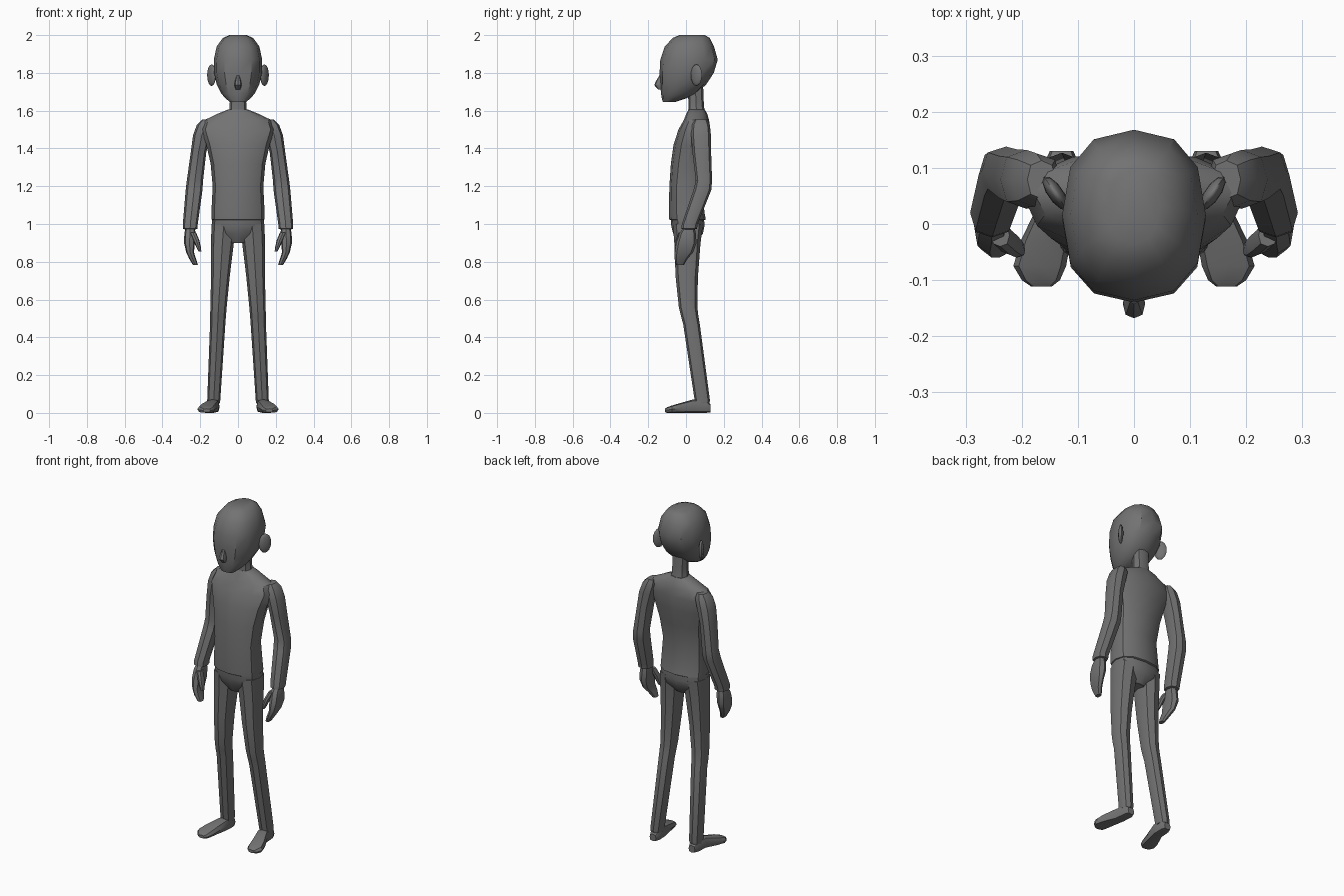
import bpy, bmesh, math
from mathutils import Matrix, Vector

GREY = bpy.data.materials.new("dark grey")
GREY.diffuse_color = (0.17, 0.17, 0.17, 1)


def finish(name, bm, mirror, angle):
    bmesh.ops.recalc_face_normals(bm, faces=bm.faces)
    mesh = bpy.data.meshes.new(name)
    bm.to_mesh(mesh)
    bm.free()
    mesh.materials.append(GREY)
    ob = bpy.data.objects.new(name, mesh)
    bpy.context.collection.objects.link(ob)
    bpy.ops.object.select_all(action='DESELECT')
    ob.select_set(True)
    bpy.context.view_layer.objects.active = ob
    bpy.ops.object.shade_smooth_by_angle(angle=math.radians(angle))
    if mirror:
        ob.modifiers.new("mirror", 'MIRROR').use_mirror_merge = False
    return ob


def loft(name, rings, n=8, power=2.5, mirror=False, along='z', angle=35):
    """Skin rounded sections; each ring is (position, x min, x max, other min, other max)."""
    bm = bmesh.new()
    loops = []
    for p, x0, x1, v0, v1 in rings:
        loop = []
        for i in range(n):
            a = 2 * math.pi * i / n
            c, s = round(math.cos(a), 6), round(math.sin(a), 6)
            x = (x0 + x1) / 2 + (x1 - x0) / 2 * math.copysign(abs(c) ** (2 / power), c)
            v = (v0 + v1) / 2 + (v1 - v0) / 2 * math.copysign(abs(s) ** (2 / power), s)
            loop.append(bm.verts.new((x, v, p) if along == 'z' else (x, p, v)))
        loops.append(loop)
    for a, b in zip(loops, loops[1:]):
        for i in range(n):
            j = (i + 1) % n
            bm.faces.new((a[i], a[j], b[j], b[i]))
    bm.faces.new(loops[0])
    bm.faces.new(loops[-1])
    return finish(name, bm, mirror, angle)


# Head, from chin to crown
loft("head", [
    (1.645, -.042, .042, -.122, -.06),
    (1.665, -.066, .066, -.128, .00),
    (1.69, -.088, .088, -.132, .055),
    (1.74, -.113, .113, -.137, .108),
    (1.80, -.127, .127, -.14, .147),
    (1.87, -.128, .128, -.136, .168),
    (1.94, -.113, .113, -.112, .148),
    (1.985, -.08, .08, -.07, .125),
    (2.0, -.045, .045, -.035, .10)], n=12, power=2.4)

# Nose
loft("nose", [
    (1.712, -.012, .012, -.148, -.115),
    (1.735, -.02, .02, -.168, -.115),
    (1.755, -.016, .016, -.16, -.115),
    (1.785, -.009, .009, -.142, -.115)], n=8)

# Ears, flattened and turned outward
bm = bmesh.new()
bmesh.ops.create_uvsphere(bm, u_segments=10, v_segments=8, radius=1, matrix=(
    Matrix.Translation(Vector((.14, .055, 1.788)))
    @ Matrix.Rotation(math.radians(-35), 4, 'Z')
    @ Matrix.Diagonal((.014, .036, .057, 1))))
finish("ear", bm, True, 40)

# Neck
loft("neck", [
    (1.55, -.065, .065, .01, .11),
    (1.61, -.045, .045, .012, .097),
    (1.66, -.043, .043, .012, .093),
    (1.76, -.045, .045, .005, .09)])

# Torso with hem and sloping shoulders
loft("torso", [
    (1.02, -.132, .132, -.082, .097),
    (1.025, -.141, .141, -.09, .105),
    (1.06, -.141, .141, -.091, .098),
    (1.20, -.134, .134, -.088, .085),
    (1.32, -.145, .145, -.08, .106),
    (1.42, -.168, .168, -.066, .123),
    (1.50, -.195, .195, -.04, .129),
    (1.55, -.178, .178, -.012, .122),
    (1.585, -.105, .105, .002, .112),
    (1.605, -.055, .055, .012, .10)], n=12, power=2.4)

# Arms, sleeve down to the cuff
loft("arm", [
    (1.552, .14, .19, .045, .113),
    (1.525, .13, .218, .03, .126),
    (1.47, .145, .238, .027, .132),
    (1.38, .168, .25, .034, .133),
    (1.23, .185, .271, .052, .138),
    (1.18, .188, .277, .04, .134),
    (1.00, .213, .292, -.022, .062),
    (.975, .215, .291, -.024, .058),
    (.972, .224, .282, -.014, .048)], mirror=True)

# Hands: palm with curled fingers, and a thumb
loft("hand", [
    (.985, .23, .277, -.01, .045),
    (.95, .224, .284, -.035, .052),
    (.90, .228, .286, -.052, .056),
    (.85, .233, .274, -.06, .038),
    (.815, .222, .258, -.06, .008),
    (.782, .212, .238, -.052, -.012)], mirror=True)
loft("thumb", [
    (.955, .222, .255, -.04, .0),
    (.915, .205, .237, -.055, -.015),
    (.88, .197, .222, -.06, -.025),
    (.855, .194, .21, -.058, -.034)], mirror=True)

# Pelvis
loft("pelvis", [
    (1.04, -.134, .134, -.082, .095),
    (.99, -.14, .14, -.078, .098),
    (.95, -.12, .12, -.068, .09),
    (.90, -.045, .045, -.04, .055)], n=12, power=2.6)

# Legs, slightly bent at the knee
loft("leg", [
    (1.00, .01, .14, -.07, .09),
    (.90, .022, .143, -.062, .077),
    (.72, .044, .143, -.055, .063),
    (.56, .06, .146, -.038, .06),
    (.51, .064, .148, -.026, .066),
    (.47, .067, .148, -.015, .073),
    (.065, .094, .163, .046, .127),
    (.05, .097, .161, .05, .123)], mirror=True)

# Feet, toes turned outward
loft("foot", [
    (.13, .108, .15, .003, .045),
    (.105, .097, .162, 0, .065),
    (.04, .099, .168, 0, .072),
    (-.03, .113, .202, 0, .052),
    (-.075, .121, .215, 0, .039),
    (-.10, .132, .2, 0, .03),
    (-.111, .146, .184, .004, .022)], power=3, mirror=True, along='y')
